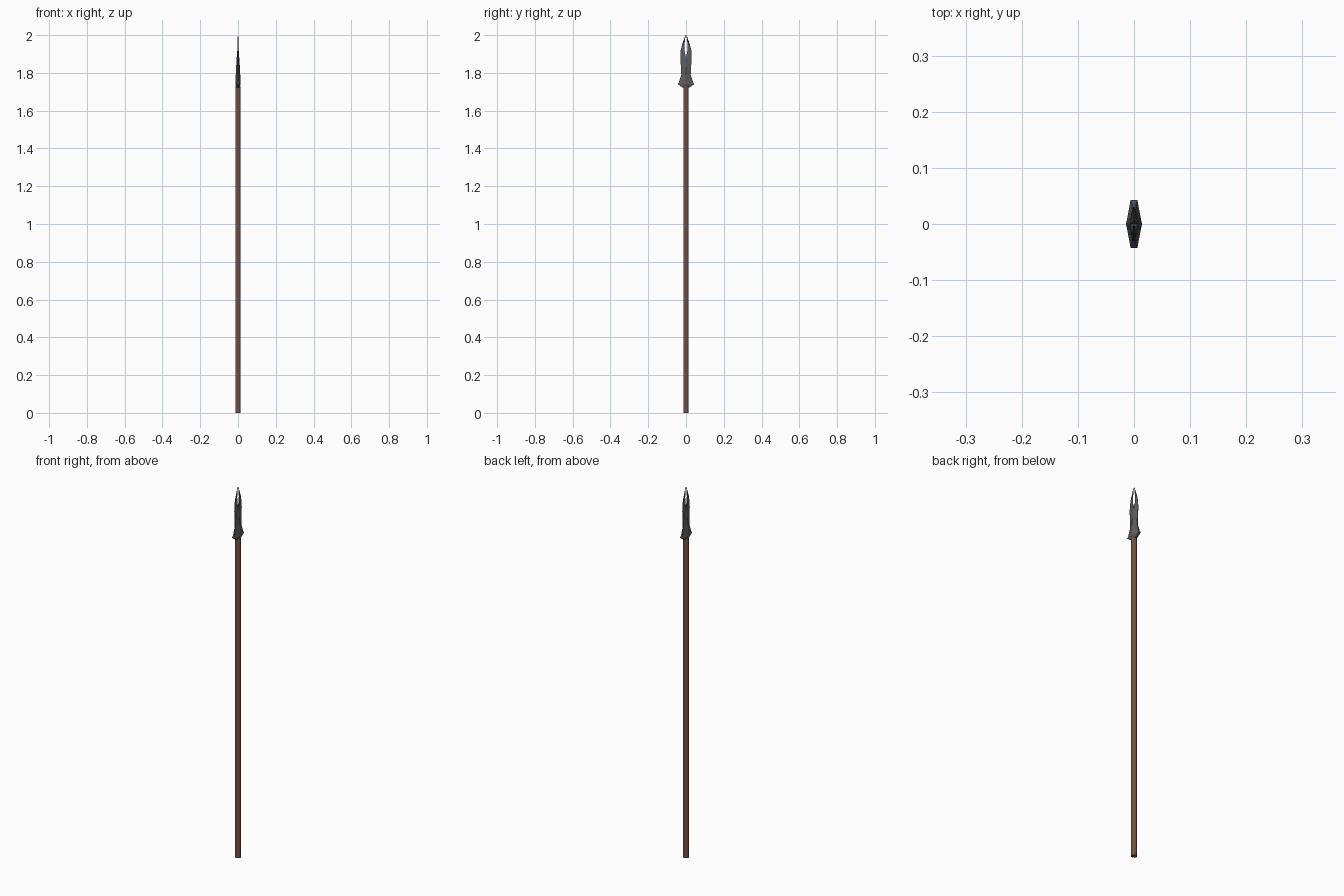
import bpy, bmesh

if "Cube" in bpy.data.objects:
    bpy.data.objects.remove(bpy.data.objects["Cube"])


def material(name, colour):
    m = bpy.data.materials.new(name)
    m.diffuse_color = (*colour, 1)
    m.use_nodes = True
    m.node_tree.nodes["Principled BSDF"].inputs["Base Color"].default_value = m.diffuse_color
    return m


# Wooden shaft
bpy.ops.mesh.primitive_cylinder_add(vertices=12, radius=0.0145, depth=1.73,
                                    location=(0, 0, 0.865))
shaft = bpy.context.object
shaft.name = "shaft"
shaft.data.materials.append(material("wood", (0.17, 0.085, 0.06)))

# Half of the split blade, lofted upward: z, inner y, outer y, mid and edge half thickness
sections = [
    (1.723, 0.000, 0.020, 0.009, 0.005),
    (1.740, 0.000, 0.043, 0.014, 0.006),
    (1.752, 0.000, 0.037, 0.0135, 0.004),
    (1.790, 0.000, 0.025, 0.012, 0.003),
    (1.830, 0.000, 0.027, 0.010, 0.002),
    (1.880, 0.000, 0.030, 0.007, 0.0015),
    (1.915, 0.007, 0.029, 0.004, 0.001),
    (1.950, 0.008, 0.021, 0.003, 0.001),
    (1.980, 0.005, 0.010, 0.002, 0.0008),
    (2.000, 0.001, 0.003, 0.001, 0.0005),
]
bm = bmesh.new()
rings = []
for z, a, b, t, e in sections:
    # below the notch the ridge lies on the centre line
    inner, mid = (t, (t + e) / 2) if a == 0 else (e, t)
    m = (a + b) / 2
    pts = [(-inner, a), (-mid, m), (-e, b), (e, b), (mid, m), (inner, a)]
    rings.append([bm.verts.new((x, y, z)) for x, y in pts])
for i, (lo, hi) in enumerate(zip(rings, rings[1:])):
    for k in range(6):
        # leave the centre plane open where the halves join
        if k == 5 and sections[i + 1][1] == 0:
            continue
        n = (k + 1) % 6
        bm.faces.new((lo[k], lo[n], hi[n], hi[k]))
bm.faces.new(rings[0])
bm.faces.new(rings[-1])
bmesh.ops.recalc_face_normals(bm, faces=bm.faces)
mesh = bpy.data.meshes.new("spear_head")
bm.to_mesh(mesh)
bm.free()
head = bpy.data.objects.new("spear_head", mesh)
bpy.context.collection.objects.link(head)
mesh.materials.append(material("dark_iron", (0.11, 0.11, 0.11)))

# Mirror to get the second prong
mirror = head.modifiers.new("Mirror", 'MIRROR')
mirror.use_axis = (False, True, False)
mirror.use_clip = True
mirror.merge_threshold = 0.0002
